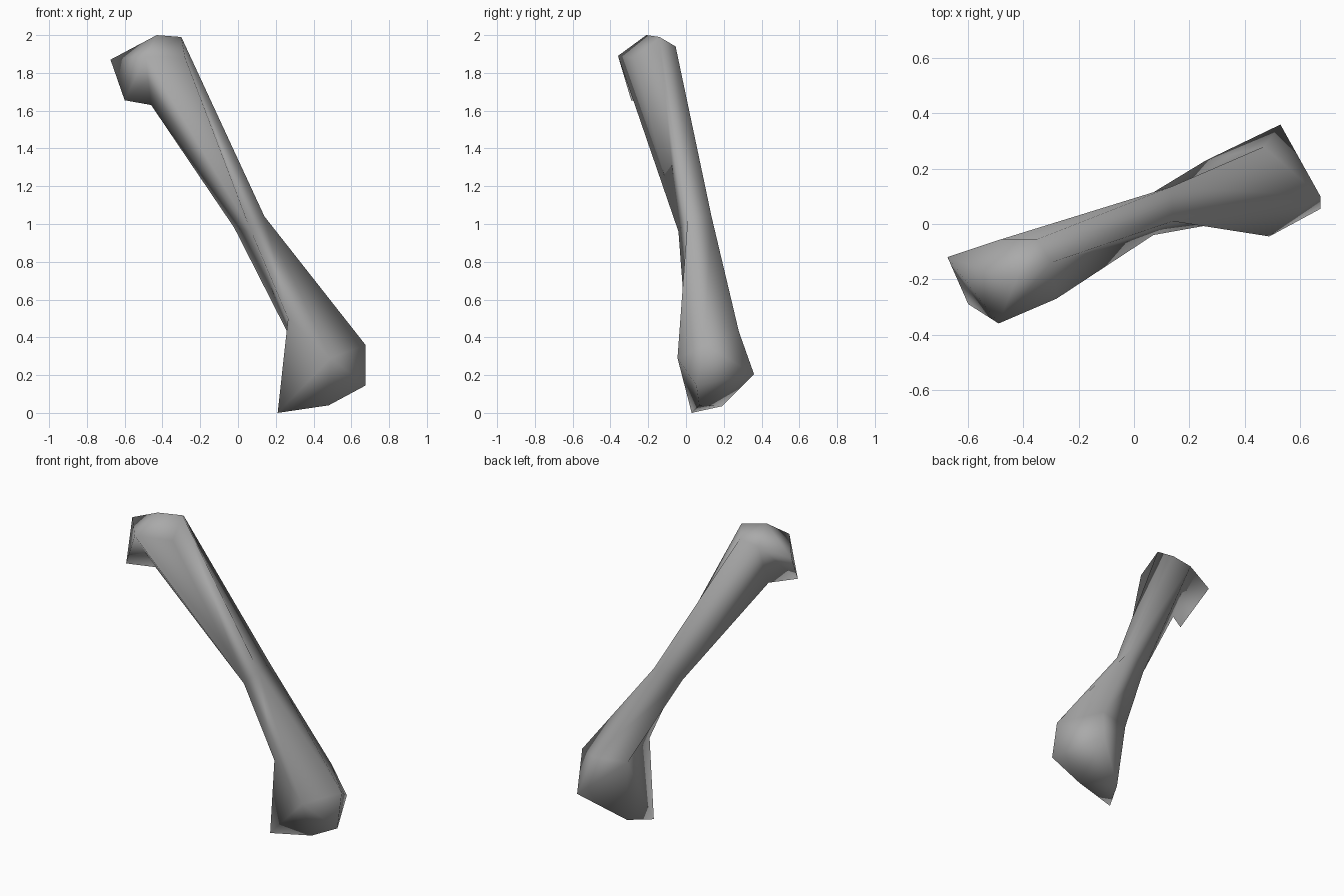
import bpy, bmesh

# Remove the default cube only
cube = bpy.data.objects.get("Cube")
if cube:
    bpy.data.objects.remove(cube, do_unlink=True)

# One bone-grey material
grey = bpy.data.materials.new("bone_grey")
grey.use_nodes = True
colour = (0.4, 0.4, 0.4, 1)
grey.diffuse_color = colour
shader = next(n for n in grey.node_tree.nodes if n.type == "BSDF_PRINCIPLED")
shader.inputs["Base Color"].default_value = colour
shader.inputs["Roughness"].default_value = 0.8

bm = bmesh.new()


def add_points(points):
    return [bm.verts.new(p) for p in points]


def add_faces(*faces):
    for corners in faces:
        bm.faces.new(corners)


# Upper knuckle
nape, crest, shoulder, brow, chin, cheek, crown, outer, tip = add_points([
    (-.35, -.055, 1.94), (-.3, -.14, 1.99), (-.28, -.27, 1.88),
    (-.49, -.36, 1.89), (-.46, -.19, 1.63), (-.48, -.055, 1.92),
    (-.43, -.21, 2), (-.675, -.12, 1.87), (-.6, -.29, 1.655)])
add_faces((nape, crest, crown), (crest, shoulder, brow, crown),
          (crown, brow, outer), (crown, outer, cheek, nape),
          (brow, chin, tip), (brow, tip, outer),
          (outer, tip, cheek), (tip, chin, cheek))

# Narrow waist
waist_back, waist_side, waist_front, waist_under = add_points([
    (.135, .135, 1.04), (.14, .01, 1.04), (.07, -.04, .96), (-.02, .06, .98)])

# Upper shaft
add_faces((nape, crest, waist_side, waist_back),
          (crest, shoulder, waist_front, waist_side),
          (shoulder, brow, waist_front), (brow, chin, waist_front),
          (chin, waist_under, waist_front), (chin, cheek, waist_under),
          (cheek, nape, waist_back, waist_under))

# Lower shaft
back, side, front, inner, rear = add_points([
    (.47, .28, .43), (.675, .1, .36), (.49, -.045, .29),
    (.265, -.005, .5), (.26, .23, .43)])
add_faces((waist_back, waist_side, side, back), (waist_side, side, front),
          (waist_side, front, inner, waist_front),
          (waist_front, inner, rear, waist_under),
          (waist_under, rear, back, waist_back))

# Lower knuckle
heel, rim, sole, base, toe = add_points([
    (.53, .36, .205), (.675, .055, .145), (.48, .07, .04),
    (.29, .19, .035), (.21, .03, 0)])
add_faces((back, side, heel), (side, rim, heel), (side, front, rim),
          (front, inner, toe), (front, toe, sole), (front, sole, rim),
          (rim, sole, heel), (sole, base, heel), (sole, toe, base),
          (back, rear, heel), (rear, heel, base), (inner, rear, toe),
          (rear, base, toe))

bmesh.ops.recalc_face_normals(bm, faces=bm.faces[:])
for face in bm.faces:
    face.smooth = True

mesh = bpy.data.meshes.new("bone")
bm.to_mesh(mesh)
bm.free()
mesh.materials.append(grey)
bone = bpy.data.objects.new("bone", mesh)
bpy.context.collection.objects.link(bone)
